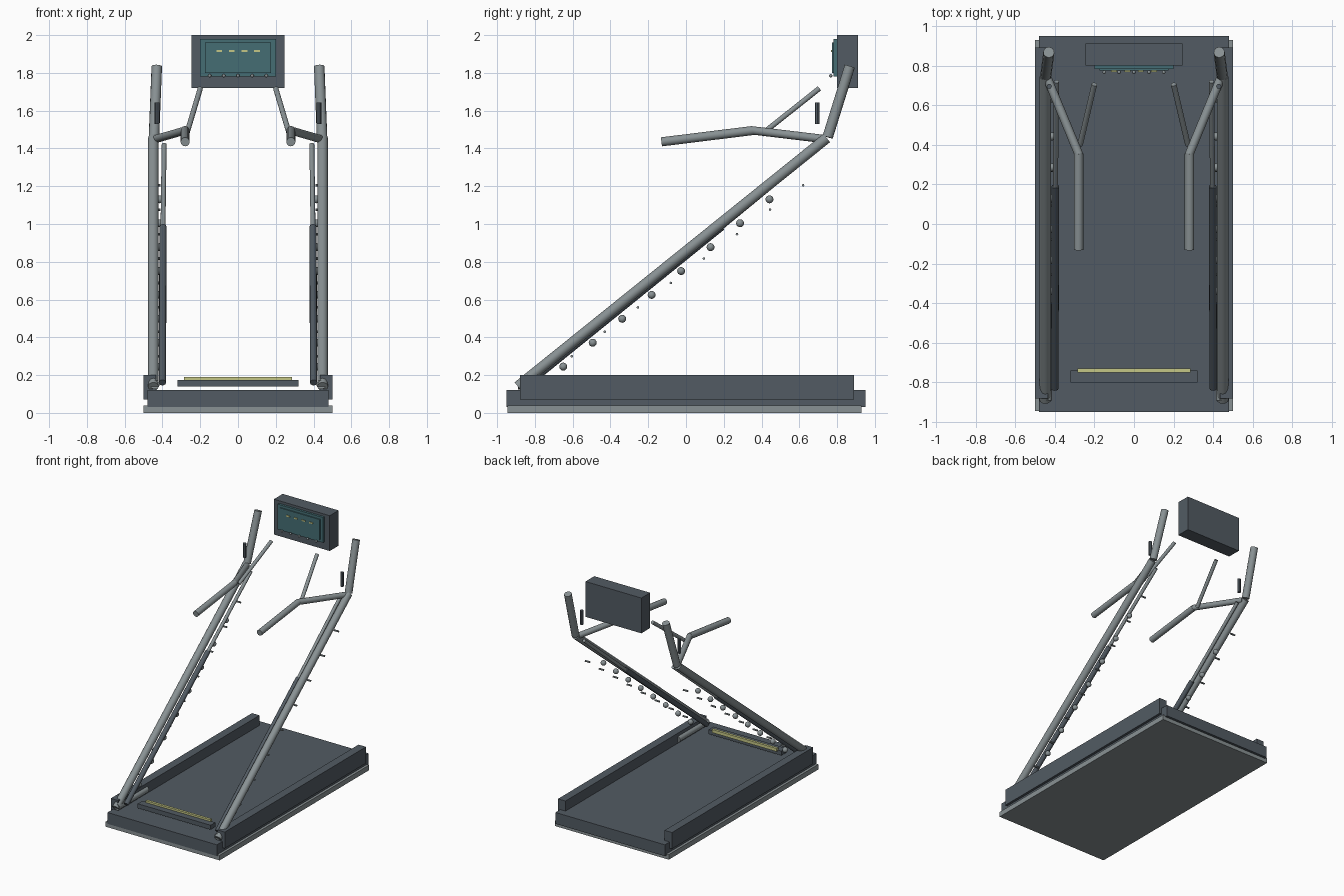
import bpy, math
from mathutils import Vector

old = bpy.data.objects.get("Cube")
if old:
    bpy.data.objects.remove(old, do_unlink=True)


def material(name, rgb):
    m = bpy.data.materials.new(name)
    m.use_nodes = True
    m.diffuse_color = (*rgb, 1)
    bsdf = next(n for n in m.node_tree.nodes if n.type == 'BSDF_PRINCIPLED')
    bsdf.inputs["Base Color"].default_value = (*rgb, 1)
    return m


DARK = material("dark slate", (0.085, 0.105, 0.125))
STEEL = material("grey steel", (0.25, 0.285, 0.295))
TEAL = material("teal screen", (0.06, 0.155, 0.175))
YELLOW = material("pale yellow", (0.56, 0.57, 0.24))


def finish(name, mat, smooth=False):
    ob = bpy.context.object
    ob.name = ob.data.name = name
    ob.data.materials.append(mat)
    if smooth:
        bpy.ops.object.shade_smooth_by_angle(angle=math.radians(40))
    return ob


def box(name, xs, ys, zs, mat):
    """Box spanning the given ranges."""
    spans = (xs, ys, zs)
    bpy.ops.mesh.primitive_cube_add(size=1, location=[sum(s) / 2 for s in spans])
    ob = finish(name, mat)
    for v in ob.data.vertices:
        v.co = [c * (s[1] - s[0]) for c, s in zip(v.co, spans)]
    return ob


def rod(name, a, b, r, mat, sides=12):
    """Capped round bar from a to b."""
    a, b = Vector(a), Vector(b)
    bpy.ops.mesh.primitive_cylinder_add(
        vertices=sides, radius=r, depth=(b - a).length, location=(a + b) / 2,
        rotation=(b - a).to_track_quat('Z', 'Y').to_euler())
    return finish(name, mat, True)


def ball(name, loc, r, mat):
    bpy.ops.mesh.primitive_uv_sphere_add(segments=12, ring_count=8, radius=r, location=loc)
    return finish(name, mat, True)


# Base
box("base_plate", (-0.5, 0.5), (-0.945, 0.93), (0, 0.04), STEEL)
box("running_deck", (-0.48, 0.48), (-0.95, 0.95), (0.03, 0.12), DARK)
box("front_step", (-0.32, 0.32), (-0.80, -0.74), (0.14, 0.175), DARK)
box("step_stripe", (-0.285, 0.285), (-0.75, -0.73), (0.165, 0.19), YELLOW)

# Console
box("console_body", (-0.245, 0.245), (0.80, 0.91), (1.72, 2.0), DARK)
box("screen_frame", (-0.2, 0.2), (0.782, 0.801), (1.78, 1.98), TEAL)
box("screen_panel", (-0.175, 0.175), (0.774, 0.783), (1.80, 1.96), TEAL)
for i in range(4):
    x = -0.1 + i * 0.067
    box("screen_dash", (x - 0.015, x + 0.015), (0.768, 0.775), (1.91, 1.92), YELLOW)
for i in range(5):
    ball("console_button", (-0.15 + i * 0.075, 0.766, 1.785), 0.009, STEEL)

# Mirrored side parts
for side, s in (("left", 1), ("right", -1)):
    box(side + "_side_rail", sorted((s * 0.435, s * 0.5)), (-0.88, 0.89), (0.07, 0.2), DARK)
    rod(side + "_foot_bar", (s * 0.44, -0.89, 0.15), (s * 0.44, -0.52, 0.15), 0.025, STEEL)

    # Sloping frame and upright
    rod(side + "_sloping_tube", (s * 0.448, -0.89, 0.14), (s * 0.448, 0.745, 1.455), 0.028, STEEL)
    rod(side + "_upright_tube", (s * 0.445, 0.75, 1.46), (s * 0.43, 0.867, 1.835), 0.028, STEEL)

    # Telescopic strut
    rod(side + "_strut_sleeve", (s * 0.40, -0.83, 0.16), (s * 0.397, 0.19, 0.985), 0.019, DARK)
    rod(side + "_strut_piston", (s * 0.397, 0.19, 0.985), (s * 0.391, 0.72, 1.42), 0.013, STEEL)

    # Handlebar and its brace
    bend = (s * 0.28, 0.355, 1.495)
    rod(side + "_handle_arm", (s * 0.435, 0.73, 1.45), bend, 0.022, STEEL)
    rod(side + "_handle_grip", bend, (s * 0.28, -0.13, 1.435), 0.024, STEEL)
    ball(side + "_handle_elbow", bend, 0.022, STEEL)
    rod(side + "_console_brace", (s * 0.272, 0.40, 1.475), (s * 0.2, 0.705, 1.717), 0.014, STEEL)
    rod(side + "_sensor_post", (s * 0.428, 0.695, 1.53), (s * 0.428, 0.695, 1.642), 0.013, DARK, 8)

    # Hanging beads and pins below the slope
    for i in range(8):
        ball(side + "_bead", (s * 0.415, -0.65 + i * 0.156, 0.245 + i * 0.1265), 0.021, STEEL)
        y, z = -0.605 + i * 0.175, 0.3 + i * 0.1293
        rod(side + "_pin", (s * 0.41, y, z), (s * 0.45, y, z), 0.007, STEEL, 8)
